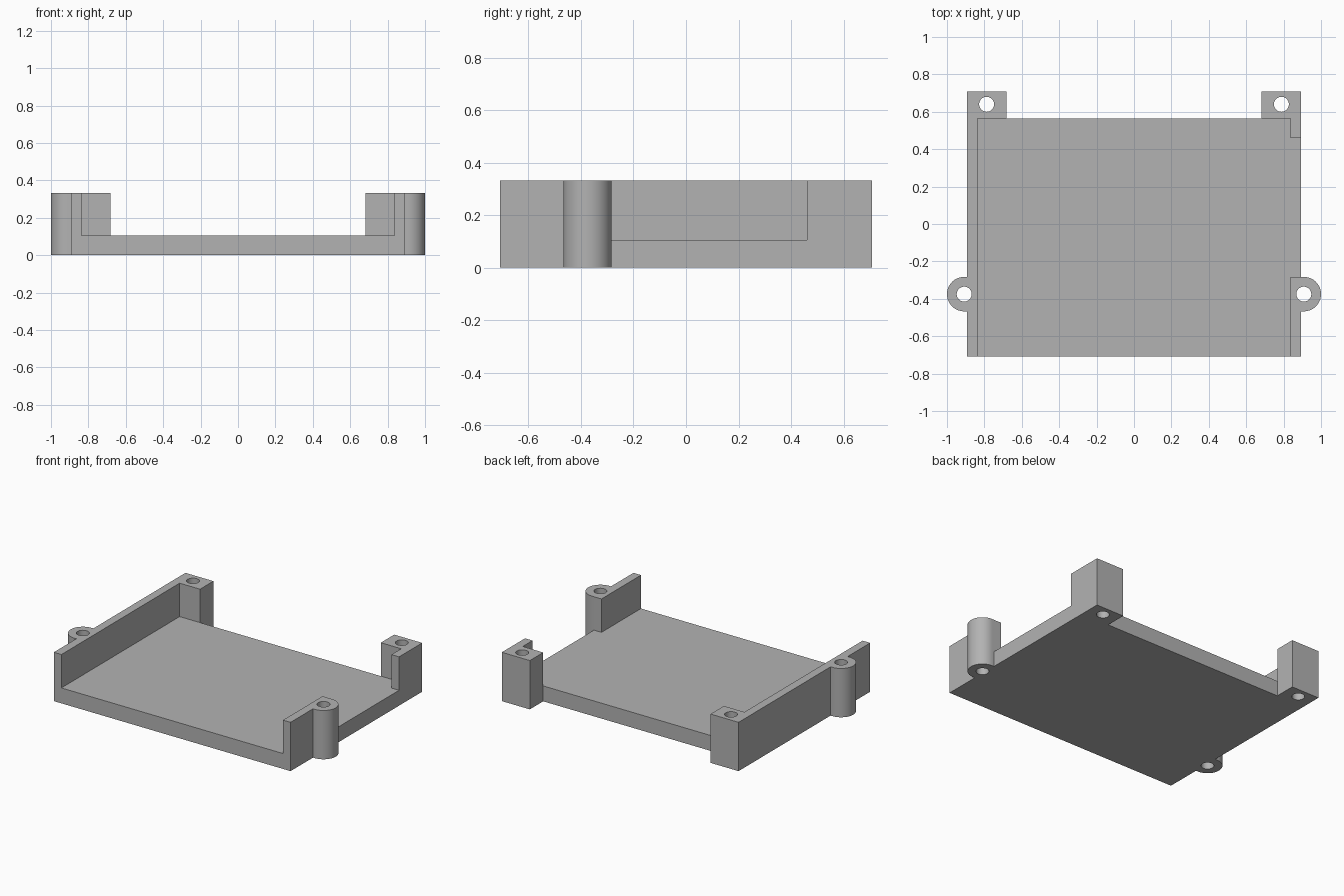
import bpy
import bmesh
import math

cube = bpy.data.objects.get("Cube")
if cube:
    bpy.data.objects.remove(cube, do_unlink=True)

HEIGHT, FLOOR = 0.333, 0.105
SIDE, INNER, FRONT, BACK = 0.893, 0.836, -0.709, 0.709
FLOOR_BACK, POST_INNER = 0.565, 0.682
LUG_X, LUG_Y, LUG_R, HOLE_R = 0.908, -0.375, 0.092, 0.04

grey = bpy.data.materials.new("plain grey")
grey.use_nodes = True
colour = (0.45, 0.45, 0.45, 1)
grey.diffuse_color = colour
grey.node_tree.nodes["Principled BSDF"].inputs["Base Color"].default_value = colour


def prism(name, outline, z0, z1):
    """Extrude a flat outline between two heights."""
    bm = bmesh.new()
    face = bm.faces.new([bm.verts.new((x, y, z0)) for x, y in outline])
    top = bmesh.ops.extrude_face_region(bm, geom=[face])["geom"]
    bmesh.ops.translate(bm, vec=(0, 0, z1 - z0),
                        verts=[v for v in top if isinstance(v, bmesh.types.BMVert)])
    bmesh.ops.recalc_face_normals(bm, faces=bm.faces)
    mesh = bpy.data.meshes.new(name)
    bm.to_mesh(mesh)
    bm.free()
    mesh.materials.append(grey)
    obj = bpy.data.objects.new(name, mesh)
    bpy.context.collection.objects.link(obj)
    return obj


def rect(x0, x1, y0, y1):
    return [(x0, y0), (x1, y0), (x1, y1), (x0, y1)]


def arc(cx, cy, r, start, end, steps):
    angles = [start + (end - start) * i / steps for i in range(steps + 1)]
    return [(cx + r * math.cos(a), cy + r * math.sin(a)) for a in angles]


def combine(target, tool, operation):
    """Apply a boolean and discard the tool."""
    tool.hide_render = True
    mod = target.modifiers.new("combine", "BOOLEAN")
    mod.operation, mod.solver, mod.object = operation, "EXACT", tool
    bpy.context.view_layer.objects.active = target
    bpy.ops.object.modifier_apply(modifier=mod.name)
    bpy.data.objects.remove(tool, do_unlink=True)


# Floor plate
tray = prism("tray", rect(-SIDE, SIDE, FRONT, FLOOR_BACK), 0, FLOOR)

# Side walls: whole on the right, with an opening on the left
parts = [
    prism("right_wall", rect(-SIDE, -INNER, FRONT, BACK), 0, HEIGHT),
    prism("left_front_wall", rect(INNER, SIDE, FRONT, LUG_Y + LUG_R), 0, HEIGHT),
    prism("left_back_wall", rect(INNER, SIDE, 0.46, BACK), 0, HEIGHT),
]

# Rear corner posts and rounded screw lugs
for s in (-1, 1):
    post = rect(POST_INNER, SIDE, FLOOR_BACK, BACK)
    lug = [(INNER, LUG_Y - LUG_R)]
    lug += arc(LUG_X, LUG_Y, LUG_R, -math.pi / 2, math.pi / 2, 32)
    lug += [(INNER, LUG_Y + LUG_R)]
    for name, outline in (("corner_post", post), ("screw_lug", lug)):
        parts.append(prism(name, [(s * x, y) for x, y in outline], 0, HEIGHT))

for part in parts:
    combine(tray, part, "UNION")

# Screw holes through posts and lugs
for s in (-1, 1):
    for x, y in ((0.788, 0.64), (LUG_X, LUG_Y)):
        circle = arc(s * x, y, HOLE_R, 0, 2 * math.pi, 40)[:-1]
        combine(tray, prism("hole_cutter", circle, -0.1, HEIGHT + 0.1), "DIFFERENCE")

# Smooth the round surfaces, keep the edges sharp
bpy.ops.object.select_all(action="DESELECT")
tray.select_set(True)
bpy.context.view_layer.objects.active = tray
bpy.ops.object.shade_smooth_by_angle(angle=math.radians(30))
